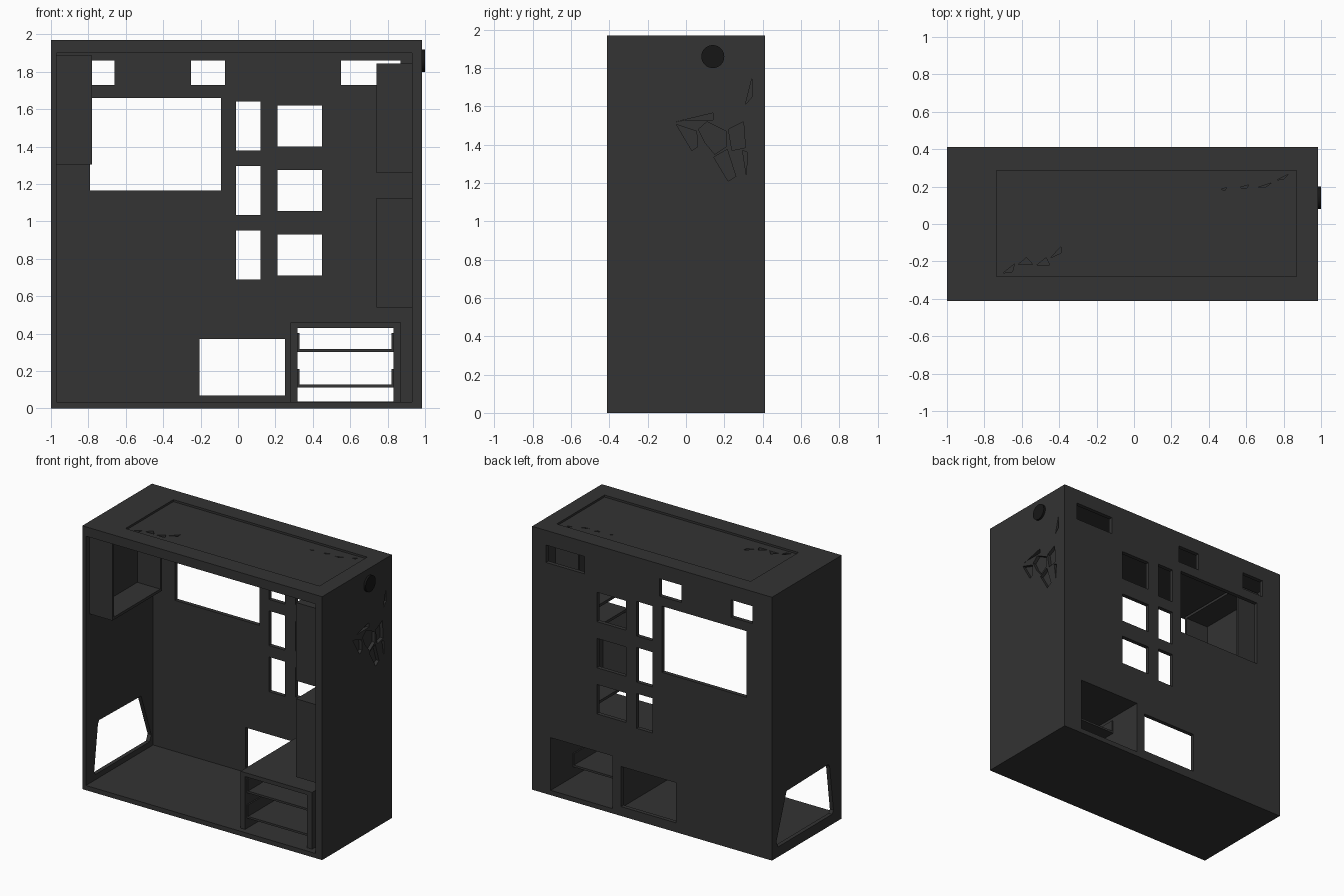
import bpy, bmesh, math

if "Cube" in bpy.data.objects:
    bpy.data.objects.remove(bpy.data.objects["Cube"])

dark = bpy.data.materials.new("dark_steel")
dark.diffuse_color = (0.033, 0.033, 0.033, 1)
dark.use_nodes = True
dark.node_tree.nodes["Principled BSDF"].inputs["Base Color"].default_value = dark.diffuse_color
black = bpy.data.materials.new("black_plastic")
black.diffuse_color = (0.008, 0.008, 0.008, 1)
black.use_nodes = True
black.node_tree.nodes["Principled BSDF"].inputs["Base Color"].default_value = black.diffuse_color


def add_prism(bm, axis, pts, a, b):
    """Extrude a 2D polygon along an axis from a to b."""
    place = {'x': lambda u, v, d: (d, u, v),
             'y': lambda u, v, d: (u, d, v),
             'z': lambda u, v, d: (u, v, d)}[axis]
    n = len(pts)
    lo = [bm.verts.new(place(u, v, a)) for u, v in pts]
    hi = [bm.verts.new(place(u, v, b)) for u, v in pts]
    faces = [bm.faces.new(lo), bm.faces.new(hi)]
    for i in range(n):
        j = (i + 1) % n
        faces.append(bm.faces.new((lo[i], lo[j], hi[j], hi[i])))
    return faces


def rect(u0, u1, v0, v1):
    return [(u0, v0), (u1, v0), (u1, v1), (u0, v1)]


def prisms(name, axis, polys, a, b, mat=dark):
    bm = bmesh.new()
    for p in polys:
        add_prism(bm, axis, p, a, b)
    bmesh.ops.recalc_face_normals(bm, faces=bm.faces)
    me = bpy.data.meshes.new(name)
    bm.to_mesh(me)
    bm.free()
    ob = bpy.data.objects.new(name, me)
    bpy.context.collection.objects.link(ob)
    me.materials.append(mat)
    return ob


def cut(ob, axis, polys, a, b):
    """Subtract prisms from ob, then drop the cutter."""
    cutter = prisms("cutter", axis, polys, a, b)
    cutter.hide_render = True
    mod = ob.modifiers.new("cut", 'BOOLEAN')
    mod.operation, mod.solver, mod.object = 'DIFFERENCE', 'EXACT', cutter
    bpy.context.view_layer.objects.active = ob
    bpy.ops.object.modifier_apply(modifier=mod.name)
    bpy.data.objects.remove(cutter)


# Outer shell, open at the front
shell = prisms("case_shell", 'y', [rect(-1, 0.985, 0, 1.97)], -0.412, 0.412)
cut(shell, 'y', [rect(-0.97, 0.93, 0.035, 1.9)], -0.5, 0.382)

# Back panel openings
holes = [rect(a, b, 1.73, 1.86) for a, b in ((-0.84, -0.66), (-0.25, -0.07), (0.55, 0.87))]
holes.append(rect(-0.79, -0.09, 1.165, 1.66))
for i in range(3):
    dz = 0.345 * i
    holes.append(rect(-0.01, 0.12, 0.69 + dz, 0.95 + dz))
    holes.append(rect(0.21, 0.45, 0.71 + dz, 0.93 + dz))
holes += [rect(-0.205, 0.25, 0.07, 0.37), rect(0.318, 0.832, 0.036, 0.43)]
cut(shell, 'y', holes, 0.3, 0.5)

# Left side opening with clipped corners
cut(shell, 'x', [[(-0.30, 0.075), (0.34, 0.075), (0.36, 0.12), (0.24, 0.455),
                  (-0.255, 0.465), (-0.27, 0.44), (-0.315, 0.10)]], -1.1, -0.95)

# Engraved shard pattern on the right side
shards = [
    [(-0.07, 1.515), (0.14, 1.565), (0.14, 1.53), (0.0, 1.53)],
    [(-0.05, 1.505), (0.055, 1.47), (0.06, 1.39), (0.03, 1.37)],
    [(0.065, 1.48), (0.11, 1.52), (0.21, 1.47), (0.21, 1.39), (0.15, 1.35), (0.10, 1.41)],
    [(0.145, 1.335), (0.215, 1.375), (0.26, 1.235), (0.22, 1.21)],
    [(0.222, 1.48), (0.30, 1.52), (0.31, 1.385), (0.24, 1.37)],
    [(0.295, 1.37), (0.32, 1.36), (0.315, 1.24)],
    [(0.31, 1.61), (0.345, 1.75), (0.345, 1.65)],
]
cut(shell, 'x', shards, 0.96, 1.1)

# Recessed top panel and its small shards
cut(shell, 'z', [rect(-0.735, 0.87, -0.28, 0.285)], 1.955, 2.1)
nicks = [
    [(-0.70, -0.262), (-0.64, -0.215), (-0.65, -0.255)],
    [(-0.62, -0.217), (-0.575, -0.18), (-0.54, -0.217)],
    [(-0.52, -0.22), (-0.47, -0.18), (-0.45, -0.22)],
    [(-0.445, -0.18), (-0.39, -0.12), (-0.39, -0.155)],
    [(0.465, 0.185), (0.495, 0.195), (0.485, 0.18)],
    [(0.565, 0.195), (0.615, 0.21), (0.60, 0.19)],
    [(0.66, 0.195), (0.735, 0.22), (0.70, 0.195)],
    [(0.765, 0.235), (0.825, 0.265), (0.80, 0.24)],
]
cut(shell, 'z', nicks, 1.935, 2.1)


# Square fan frames, open towards the inside of the case
def fan_frame(name, x0, x1, z0, y0=-0.37, size=0.585, t=0.02):
    ob = prisms(name, 'x', [rect(y0, y0 + size, z0, z0 + size)], x0, x1)
    cut(ob, 'x', [rect(y0 + t, y0 + size - t, z0 + t, z0 + size - t)], x0 - 0.1, x1 + 0.1)


fan_frame("rear_fan_frame", -0.97, -0.78, 1.303)
fan_frame("upper_front_fan_frame", 0.74, 0.93, 1.26)
fan_frame("lower_front_fan_frame", 0.74, 0.93, 0.54)

# Drive cage: an open arch around two U-shaped trays
arch = [(0.28, 0.035), (0.28, 0.46), (0.872, 0.46), (0.872, 0.035),
        (0.832, 0.035), (0.832, 0.43), (0.318, 0.43), (0.318, 0.035)]
prisms("drive_cage", 'y', [arch], -0.37, 0.382)
for i, z in enumerate((0.112, 0.302)):
    tray = [(0.318, z), (0.832, z), (0.832, z + 0.1), (0.822, z + 0.1),
            (0.822, z + 0.015), (0.328, z + 0.015), (0.328, z + 0.1), (0.318, z + 0.1)]
    prisms(f"drive_tray_{i + 1}", 'y', [tray], -0.35, 0.15)

# Round power button on the right side
circle = [(0.14 + 0.06 * math.cos(k * math.pi / 16), 1.86 + 0.06 * math.sin(k * math.pi / 16))
          for k in range(32)]
button = prisms("power_button", 'x', [circle], 0.975, 1.0, black)
bpy.ops.object.select_all(action='DESELECT')
button.select_set(True)
bpy.context.view_layer.objects.active = button
bpy.ops.object.shade_smooth_by_angle(angle=math.radians(30))
